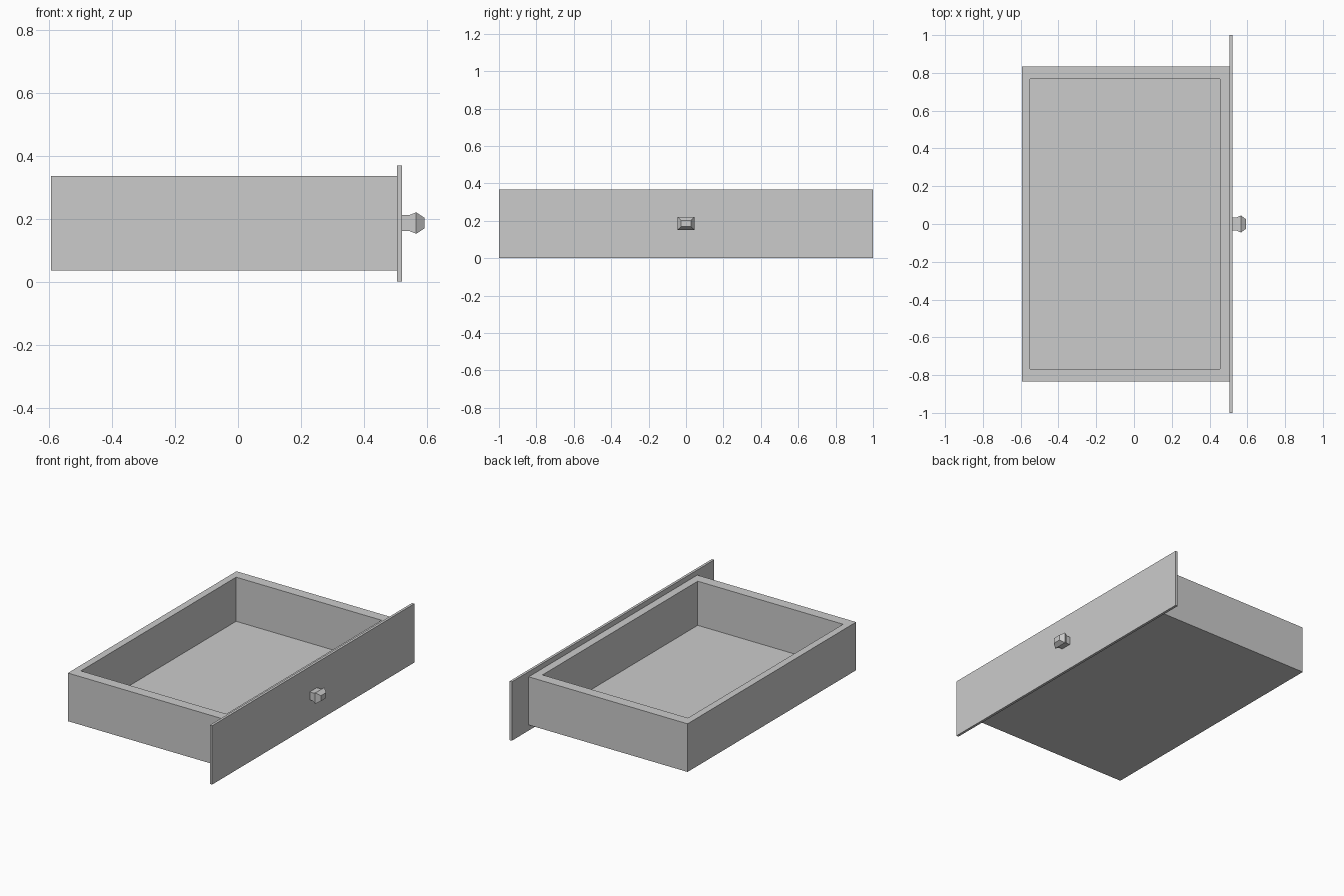
import bpy
import bmesh

cube = bpy.data.objects.get("Cube")
if cube:
    bpy.data.objects.remove(cube, do_unlink=True)

grey = bpy.data.materials.new("plain grey")
grey.use_nodes = True
COLOR = (0.6, 0.6, 0.6, 1)
grey.diffuse_color = COLOR
grey.node_tree.nodes["Principled BSDF"].inputs["Base Color"].default_value = COLOR


def finish(name, bm):
    bmesh.ops.recalc_face_normals(bm, faces=bm.faces)
    mesh = bpy.data.meshes.new(name)
    bm.to_mesh(mesh)
    bm.free()
    mesh.materials.append(grey)
    obj = bpy.data.objects.new(name, mesh)
    bpy.context.collection.objects.link(obj)
    return obj


def loft(name, rings):
    """Skin a list of four-cornered rings and cap both ends."""
    bm = bmesh.new()
    loops = [[bm.verts.new(p) for p in ring] for ring in rings]
    for a, b in zip(loops, loops[1:]):
        for i in range(4):
            j = (i + 1) % 4
            bm.faces.new((a[i], a[j], b[j], b[i]))
    bm.faces.new(loops[0])
    bm.faces.new(loops[-1])
    return finish(name, bm)


def ring_z(x0, x1, y, z):
    return [(x0, -y, z), (x1, -y, z), (x1, y, z), (x0, y, z)]


def ring_x(x, y, z0, z1):
    return [(x, -y, z0), (x, y, z0), (x, y, z1), (x, -y, z1)]


# Open box: outer walls, rim, inner walls and floor
loft("drawer_box", [
    ring_z(-0.594, 0.505, 0.833, 0.035),
    ring_z(-0.594, 0.505, 0.833, 0.336),
    ring_z(-0.55, 0.456, 0.767, 0.336),
    ring_z(-0.55, 0.456, 0.767, 0.06),
])

# Wide thin panel closing the box
loft("face_panel", [ring_x(0.505, 1.0, 0, 0.368), ring_x(0.521, 1.0, 0, 0.368)])

# Faceted knob: neck, flare and tapered end
KNOB_Z = 0.186
profile = [(0.521, 0.035, 0.025), (0.543, 0.035, 0.025),
           (0.566, 0.045, 0.034), (0.592, 0.026, 0.017)]
loft("knob", [ring_x(x, y, KNOB_Z - h, KNOB_Z + h) for x, y, h in profile])
